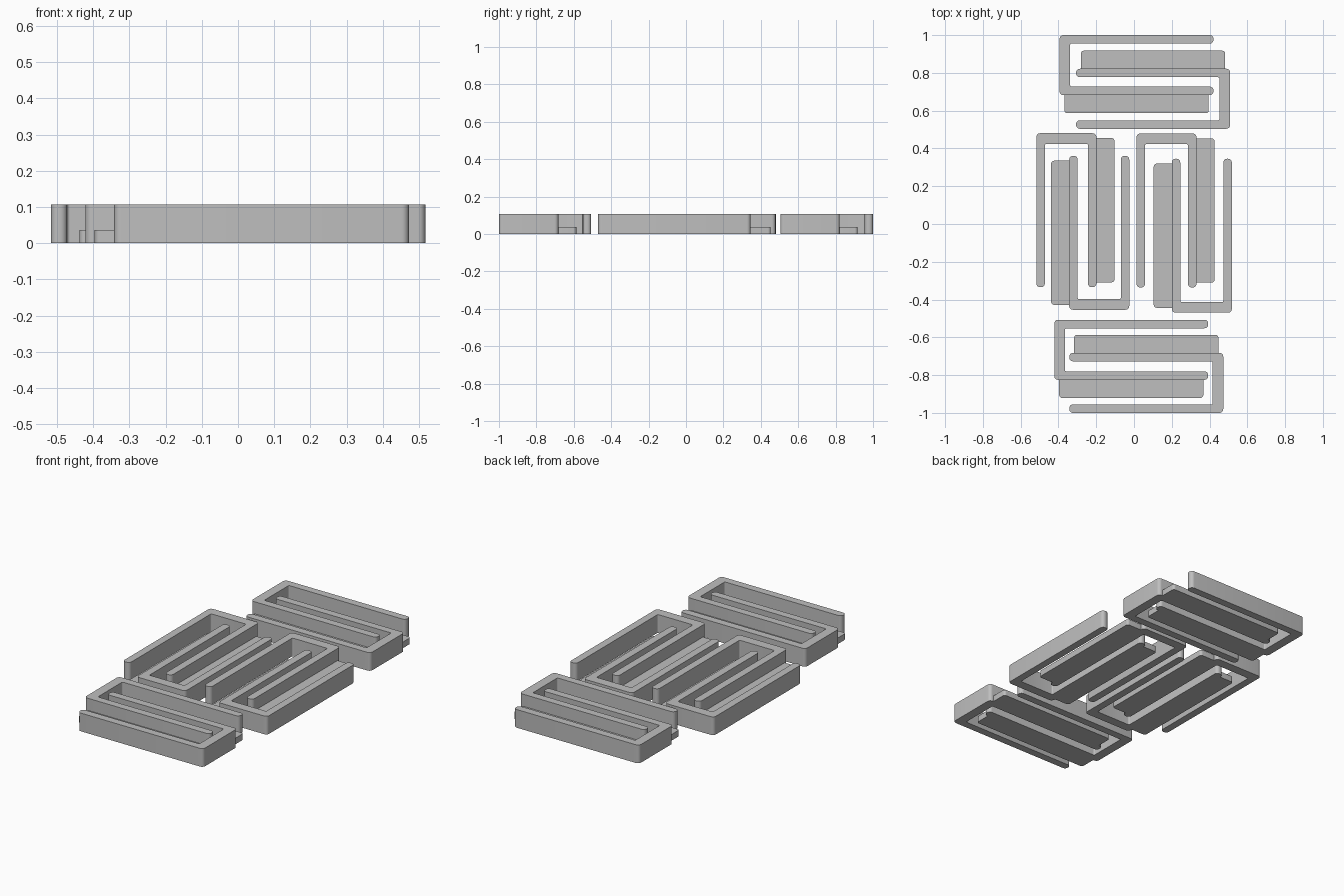
import bpy
import bmesh
from math import radians, sin, cos
from mathutils import Vector

cube = bpy.data.objects.get("Cube")
if cube:
    bpy.data.objects.remove(cube, do_unlink=True)

grey = bpy.data.materials.new("plain grey")
grey.use_nodes = True
colour = (0.52, 0.52, 0.52, 1)
grey.diffuse_color = colour
grey.node_tree.nodes["Principled BSDF"].inputs["Base Color"].default_value = colour

LENGTH, WIDTH, HEIGHT = 0.815, 0.318, 0.107
BAR, SPINE = 0.045, 0.056
PLATE_HEIGHT, PLATE_REACH, PLATE_INSET = 0.036, 0.0955, 0.026
TIP, CORNER, INNER = 0.02, 0.02, 0.008


def rounded(corners, steps=6):
    """Round each right-angled corner (x, y, radius) of an outline."""
    points = []
    for i, (x, y, r) in enumerate(corners):
        p = Vector((x, y))
        a = (Vector(corners[i - 1][:2]) - p).normalized()
        b = (Vector(corners[(i + 1) % len(corners)][:2]) - p).normalized()
        for k in range(steps + 1):
            t = radians(90 * k / steps)
            points.append(p + (a + b) * r - b * r * cos(t) - a * r * sin(t))
    return points


def extrude_outline(name, outline, height, place, turn):
    bm = bmesh.new()
    face = bm.faces.new([bm.verts.new((p.x, p.y, 0)) for p in outline])
    top = bmesh.ops.extrude_face_region(bm, geom=[face])["geom"]
    bmesh.ops.translate(bm, vec=(0, 0, height),
                        verts=[v for v in top if isinstance(v, bmesh.types.BMVert)])
    bmesh.ops.recalc_face_normals(bm, faces=bm.faces)
    mesh = bpy.data.meshes.new(name)
    bm.to_mesh(mesh)
    bm.free()
    mesh.materials.append(grey)
    obj = bpy.data.objects.new(name, mesh)
    obj.location = (*place, 0)
    obj.rotation_euler.z = radians(turn)
    bpy.context.collection.objects.link(obj)
    bpy.ops.object.select_all(action='DESELECT')
    obj.select_set(True)
    bpy.context.view_layer.objects.active = obj
    bpy.ops.object.shade_smooth_by_angle(angle=radians(30))


def hook(name, place, turn, side):
    """U-shaped wall, spine at local -x, with a low plate along one arm."""
    x, y = LENGTH / 2, WIDTH / 2
    wall = rounded([
        (-x, -y, CORNER), (x, -y, TIP), (x, BAR - y, TIP), (SPINE - x, BAR - y, INNER),
        (SPINE - x, y - BAR, INNER), (x, y - BAR, TIP), (x, y, TIP), (-x, y, CORNER)])
    extrude_outline(name + "_wall", wall, HEIGHT, place, turn)
    px = x - PLATE_INSET
    near, far = side * (y - BAR / 2), side * (y + PLATE_REACH)
    plate = rounded([(-px, near, 0.002), (px, near, 0.002),
                     (px, far, 0.015), (-px, far, 0.015)])
    extrude_outline(name + "_plate", plate, PLATE_HEIGHT, place, turn)


# Each module is a pair of interlocking hooks, the second turned half round
modules = [
    ("back", 0, -1, (0.0135, 0.841), (0.101, 0.663)),
    ("front", 0, -1, (-0.0145, -0.666), (0.065, -0.841)),
    ("right", -90, 1, (-0.358, 0.073), (-0.184, -0.0465)),
    ("left", -90, 1, (0.172, 0.0715), (0.359, -0.062)),
]
for name, turn, side, first, second in modules:
    hook(name + "_first_hook", first, turn, side)
    hook(name + "_second_hook", second, turn + 180, side)
